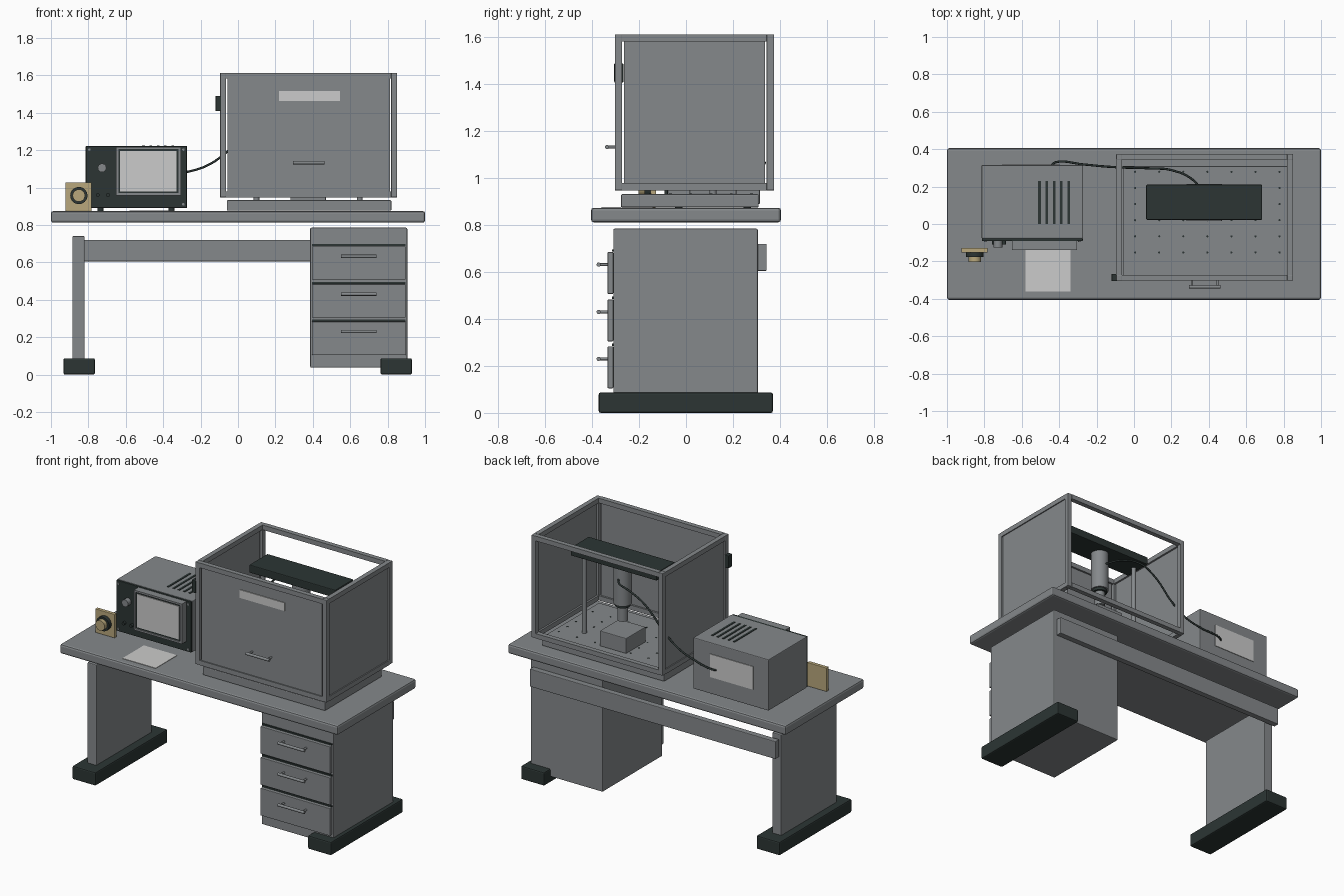
import bpy
import math
from mathutils import Vector

if "Cube" in bpy.data.objects:
    bpy.data.objects.remove(bpy.data.objects["Cube"])


def material(name, rgb):
    m = bpy.data.materials.new(name)
    m.diffuse_color = (*rgb, 1)
    m.use_nodes = True
    m.node_tree.nodes["Principled BSDF"].inputs["Base Color"].default_value = m.diffuse_color
    return m


GREY = material("grey paint", (0.235, 0.25, 0.26))
DARK = material("dark plastic", (0.025, 0.036, 0.034))
LIGHT = material("light grey", (0.60, 0.60, 0.595))
BEIGE = material("beige", (0.48, 0.39, 0.20))


def box(name, x, y, z, mat, bevel=0.0):
    """Box from (min, max) ranges on each axis, with an optional bevel."""
    bpy.ops.mesh.primitive_cube_add(size=1, location=[sum(r) / 2 for r in (x, y, z)])
    ob = bpy.context.object
    ob.name = name
    ob.scale = [r[1] - r[0] for r in (x, y, z)]
    bpy.ops.object.transform_apply(location=False, rotation=False, scale=True)
    ob.data.materials.append(mat)
    if bevel:
        mod = ob.modifiers.new("bevel", "BEVEL")
        mod.width = bevel
        mod.segments = 2
    return ob


def rod(name, a, b, r, mat, sides=24):
    """Cylinder between two points."""
    a, b = Vector(a), Vector(b)
    d = b - a
    bpy.ops.mesh.primitive_cylinder_add(vertices=sides, radius=r, depth=d.length,
                                        location=(a + b) / 2)
    ob = bpy.context.object
    ob.name = name
    ob.rotation_euler = d.to_track_quat("Z", "Y").to_euler()
    ob.data.materials.append(mat)
    bpy.ops.object.shade_smooth_by_angle(angle=math.radians(40))
    return ob


def handle(name, x0, x1, y_back, y_front, z):
    """Bar pull on two short posts."""
    rod(name + "_bar", (x0, y_front, z), (x1, y_front, z), 0.009, GREY, 16)
    for x in (x0 + 0.015, x1 - 0.015):
        rod(name + "_post", (x, y_back, z), (x, y_front, z), 0.006, GREY, 12)


# Desk
box("desk_top", (-1, 1), (-0.405, 0.405), (0.812, 0.874), GREY, 0.012)
box("left_leg", (-0.885, -0.82), (-0.285, 0.285), (0.08, 0.74), GREY, 0.005)
box("back_beam", (-0.885, 0.885), (0.305, 0.344), (0.605, 0.72), GREY, 0.004)
for name, x in (("left_foot", (-0.933, -0.765)), ("right_foot", (0.762, 0.93))):
    box(name, x, (-0.372, 0.37), (0, 0.087), DARK, 0.008)

# Drawer cabinet
box("cabinet", (0.386, 0.905), (-0.31, 0.306), (0.037, 0.785), GREY, 0.006)
for i, z in enumerate((0.105, 0.305, 0.507)):
    box("drawer", (0.395, 0.896), (-0.334, -0.31), (z, z + 0.178), GREY, 0.003)
    box("drawer_gap", (0.395, 0.896), (-0.316, -0.309), (z + 0.18, z + 0.19), DARK)
    handle("drawer_handle", 0.55, 0.74, -0.33, -0.372, z + 0.125)

# Enclosure base with a grid of threaded holes
box("enclosure_base", (-0.06, 0.82), (-0.277, 0.31), (0.876, 0.932), GREY, 0.005)
for i in range(7):
    for j in range(6):
        x, y = 0.006 + i * 0.1287, -0.152 + j * 0.0862
        rod("base_hole", (x, y, 0.928), (x, y, 0.934), 0.006, DARK, 8)

# Enclosure frame: twelve bars
X, Y, Z, T = (-0.095, 0.85), (-0.303, 0.375), (0.948, 1.613), 0.031


def ends(r):
    return (r[0], r[0] + T), (r[1] - T, r[1])


for a in ends(X):
    for b in ends(Y):
        box("frame_post", a, b, Z, GREY, 0.003)
    for c in ends(Z):
        box("frame_side_rail", a, (Y[0] + T, Y[1] - T), c, GREY)
for b in ends(Y):
    for c in ends(Z):
        box("frame_cross_rail", (X[0] + T, X[1] - T), b, c, GREY)

# Enclosure panels with narrow clearance, back and top open
G = T + 0.007
pz = (Z[0] + T, Z[1] - T)
box("front_panel", (X[0] + G, X[1] - G), (-0.296, -0.284), pz, GREY)
for name, x in (("left_panel", (-0.088, -0.076)), ("right_panel", (0.831, 0.843))):
    box(name, x, (Y[0] + G, Y[1] - G), pz, GREY)
box("panel_label", (0.22, 0.545), (-0.301, -0.295), (1.462, 1.515), LIGHT)
handle("panel_handle", 0.295, 0.462, -0.292, -0.336, 1.133)
box("latch", (-0.12, -0.09), (-0.306, -0.267), (1.408, 1.49), DARK, 0.004)

# Instrument inside the enclosure
CX, CY = 0.375, 0.115
box("overhead_unit", (0.065, 0.685), (0.022, 0.21), (1.46, 1.512), DARK, 0.005)
for x in (CX - 0.276, CX + 0.276):
    rod("support_pole", (x, CY, 0.93), (x, CY, 1.465), 0.015, GREY)
rod("instrument_barrel", (CX, CY, 1.20), (CX, CY, 1.462), 0.055, GREY, 32)
rod("barrel_ring", (CX, CY, 1.182), (CX, CY, 1.20), 0.045, DARK, 32)
rod("instrument_nozzle", (CX, CY, 1.09), (CX, CY, 1.185), 0.032, GREY)
box("sample_stage", (CX - 0.095, CX + 0.095), (CY - 0.1, CY + 0.1), (0.93, 1.03), GREY, 0.004)

# Signal cable
path = [(-0.44, 0.315, 1.055), (-0.42, 0.33, 1.06), (-0.265, 0.318, 1.085),
        (-0.16, 0.308, 1.12), (-0.06, 0.302, 1.19), (0.09, 0.297, 1.335),
        (0.2, 0.288, 1.385), (0.31, 0.24, 1.385), (0.375, 0.16, 1.37)]
curve = bpy.data.curves.new("cable", "CURVE")
curve.dimensions = "3D"
curve.bevel_depth = 0.006
curve.bevel_resolution = 2
curve.resolution_u = 6
spline = curve.splines.new("BEZIER")
spline.bezier_points.add(len(path) - 1)
for p, co in zip(spline.bezier_points, path):
    p.co = co
    p.handle_left_type = p.handle_right_type = "AUTO"
curve.materials.append(DARK)
cable = bpy.data.objects.new("cable", curve)
bpy.context.collection.objects.link(cable)

# Desktop monitor unit: case, feet, vents, rear plate
box("monitor_case", (-0.815, -0.272), (-0.078, 0.315), (0.89, 1.223), GREY, 0.005)
box("monitor_front", (-0.813, -0.274), (-0.092, -0.077), (0.892, 1.221), DARK, 0.003)
for x in (-0.735, -0.355):
    for y in (-0.03, 0.26):
        rod("monitor_foot", (x, y, 0.873), (x, y, 0.892), 0.016, DARK, 16)
for i in range(5):
    x = -0.505 + i * 0.039
    box("vent_slot", (x - 0.007, x + 0.007), (0, 0.23), (1.219, 1.226), DARK)
box("rear_label", (-0.705, -0.395), (0.313, 0.319), (1.0, 1.15), LIGHT)

# Screen with raised grey bezel ring
bx, bz, by = (-0.652, -0.306), (0.958, 1.218), (-0.14, -0.09)
t = 0.012
for z in ((bz[0], bz[0] + t), (bz[1] - t, bz[1])):
    box("bezel_rail", bx, by, z, GREY)
for x in ((bx[0], bx[0] + t), (bx[1] - t, bx[1])):
    box("bezel_side", x, by, (bz[0] + t, bz[1] - t), GREY)
box("screen_surround", (bx[0] + t, bx[1] - t), (-0.132, -0.09), (bz[0] + t, bz[1] - t), DARK)
box("screen", (-0.63, -0.328), (-0.137, -0.131), (0.98, 1.196), LIGHT)

# Monitor controls and corner screws
rod("main_knob", (-0.727, -0.09, 1.105), (-0.727, -0.125, 1.105), 0.023, GREY)
for x in (-0.75, -0.695):
    rod("small_knob", (x, -0.09, 0.96), (x, -0.11, 0.96), 0.01, DARK, 16)
for x in (-0.795, -0.292):
    for z in (0.91, 1.203):
        rod("corner_screw", (x, -0.09, z), (x, -0.096, z), 0.007, GREY, 12)

# Sheet on the desk
box("paper", (-0.58, -0.34), (-0.36, -0.14), (0.873, 0.877), LIGHT)

# Small mounted lens
box("lens_plate", (-0.922, -0.782), (-0.152, -0.128), (0.874, 1.028), BEIGE, 0.003)
rod("lens_ring", (-0.851, -0.15, 0.957), (-0.851, -0.177, 0.957), 0.046, DARK, 32)
rod("lens_barrel", (-0.851, -0.15, 0.957), (-0.851, -0.203, 0.957), 0.033, BEIGE, 32)
